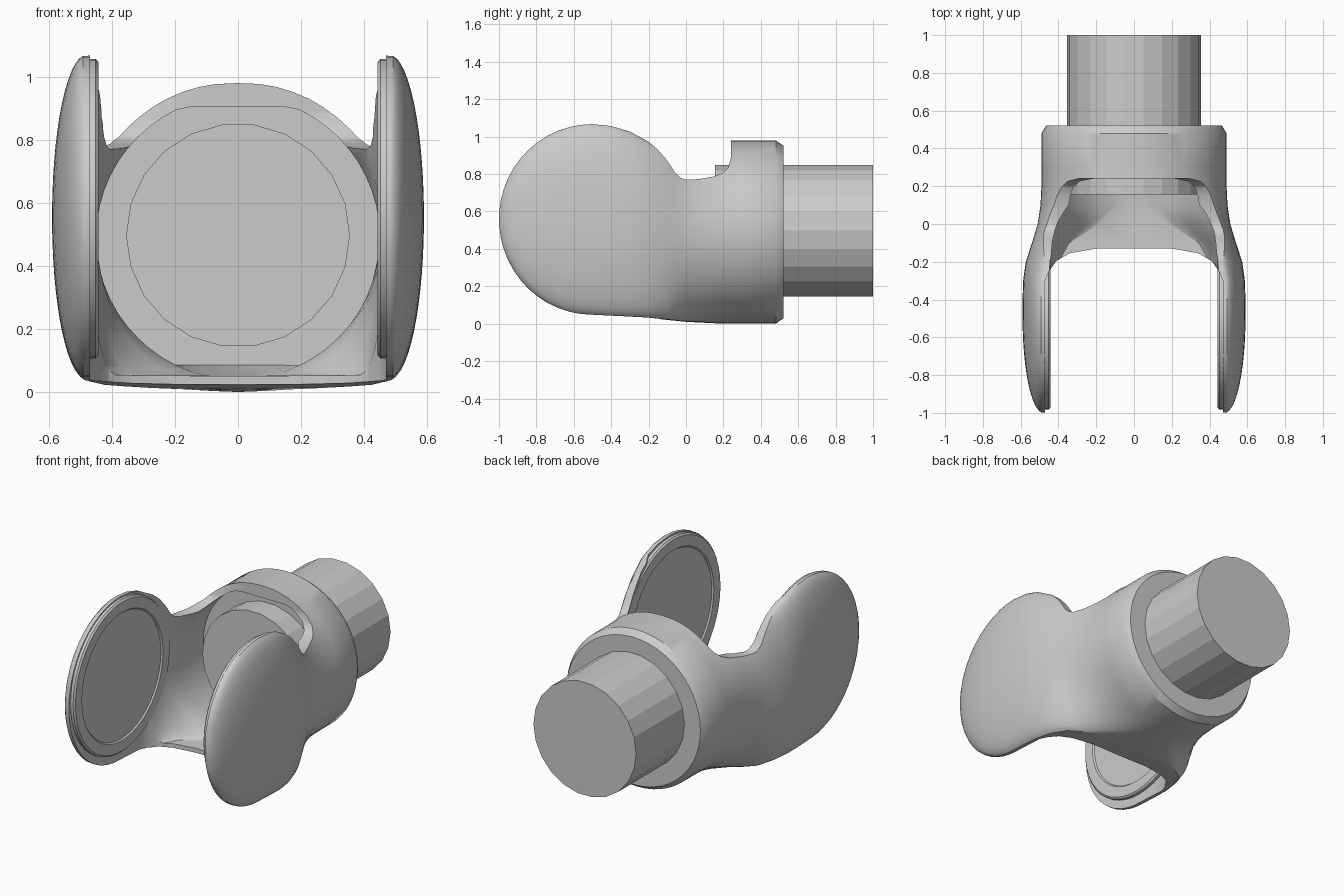
import bpy, bmesh
from math import sin, cos, pi, sqrt

if "Cube" in bpy.data.objects:
    bpy.data.objects.remove(bpy.data.objects["Cube"])


def loft(name, rings):
    """Closed skin through equal-length rings of points, capped at both ends."""
    bm = bmesh.new()
    vs = [[bm.verts.new(p) for p in ring] for ring in rings]
    n = len(vs[0])
    for r0, r1 in zip(vs, vs[1:]):
        for i in range(n):
            j = (i + 1) % n
            bm.faces.new((r0[i], r0[j], r1[j], r1[i]))
    bm.faces.new(vs[0])
    bm.faces.new(vs[-1])
    bmesh.ops.recalc_face_normals(bm, faces=bm.faces)
    me = bpy.data.meshes.new(name)
    bm.to_mesh(me)
    bm.free()
    ob = bpy.data.objects.new(name, me)
    bpy.context.collection.objects.link(ob)
    return ob


def section(y, a, b, zb, zt, n=56, lo=-9, hi=9):
    """Cross-section at y: half ellipses of width b on a flat of half-width a."""
    ring = []
    for i in range(n):
        t = 2 * pi * i / n
        c, s = cos(t), sin(t)
        x = b * c + (0 if abs(c) < 1e-6 else a if c > 0 else -a)
        z = (zb + zt) / 2 + (zt - zb) / 2 * s
        ring.append((x, y, min(max(z, lo), hi)))
    return ring


def smooth(ob, angle=0.6):
    bpy.ops.object.select_all(action='DESELECT')
    ob.select_set(True)
    bpy.context.view_layer.objects.active = ob
    bpy.ops.object.shade_smooth_by_angle(angle=angle)


def cut(ob, cutter):
    m = ob.modifiers.new("cut", 'BOOLEAN')
    m.operation, m.solver, m.object = 'DIFFERENCE', 'EXACT', cutter
    bpy.context.view_layer.objects.active = ob
    bpy.ops.object.modifier_apply(modifier=m.name)
    bpy.data.objects.remove(cutter, do_unlink=True)


# Outer body: domed fork ears blending into a round socket
rings = []
for i in range(13):
    y = -0.5 - 0.5 * cos(0.07 + (pi / 2 - 0.07) * i / 12)
    k = sqrt(1 - ((y + 0.5) / 0.5) ** 2)
    rings.append(section(y, 0.48, 0.11 * k, 0.56 - 0.515 * k, 0.56 + 0.51 * k))
for row in [(-0.4, 0.48, 0.11, 0.04, 1.06), (-0.3, 0.475, 0.112, 0.035, 1.03),
            (-0.2, 0.455, 0.118, 0.03, 0.975), (-0.1, 0.41, 0.13, 0.02, 0.945),
            (-0.05, 0.34, 0.185, 0.015, 0.955), (0, 0.25, 0.26, 0.01, 0.97),
            (0.1, 0.12, 0.375, 0.005, 0.98), (0.2, 0.03, 0.46, 0, 0.98),
            (0.3, 0, 0.49, 0, 0.98), (0.48, 0, 0.49, 0, 0.98),
            (0.522, 0, 0.465, 0.03, 0.95)]:
    rings.append(section(*row))
yoke = loft("yoke_body", rings)

# Gap between the ears, open above and below
half = [(0.47, -1.2), (0.47, -0.3), (0.45, -0.25), (0.41, -0.195),
        (0.34, -0.155), (0.2, -0.13)]
plan = half + [(-x, y) for x, y in reversed(half)]
cut(yoke, loft("gap_cutter", [[(x, y, z) for x, y in plan] for z in (-0.3, 1.4)]))

# Hollow inside the socket
cavity = [(0.3, 0, 0.45, 0.04, 0.94), (0.1, 0, 0.45, 0.04, 0.94),
          (0, 0.15, 0.3, 0.05, 1.0), (-0.1, 0.33, 0.125, 0.05, 1.1),
          (-0.2, 0.39, 0.075, 0.05, 1.15), (-0.32, 0.42, 0.048, 0.05, 1.2)]
cut(yoke, loft("cavity_cutter",
               [section(*r, lo=0.085 if r[0] > 0.2 else 0.04,
                        hi=0.905 if r[0] > 0.05 else 9) for r in cavity]))

# Saddle notch across the top
saddle = [(-0.3, 1.4), (-0.3, 1.035), (-0.2, 0.972), (-0.15, 0.93), (-0.1, 0.872),
          (-0.06, 0.81), (-0.03, 0.78), (0, 0.77), (0.07, 0.773), (0.15, 0.787),
          (0.195, 0.805), (0.225, 0.835), (0.24, 0.885), (0.24, 1.4)]
cut(yoke, loft("saddle_cutter", [[(x, y, z) for y, z in saddle] for x in (-0.9, 0.9)]))
smooth(yoke)

# Shaft pushed through the socket
shaft = loft("shaft", [[(0.355 * cos(2 * pi * i / 22), y, 0.497 + 0.355 * sin(2 * pi * i / 22))
                        for i in range(22)] for y in (0.155, 1.0)])

# Raised, recessed discs on the inner side of each ear
for side, label in ((-1, "left"), (1, "right")):
    profile = [(0.478, 0.475), (0.452, 0.475), (0.443, 0.465), (0.443, 0.4), (0.452, 0.392)]
    pad = loft("ear_pad_" + label,
               [[(side * x, -0.508 + r * cos(2 * pi * i / 48), 0.582 + r * sin(2 * pi * i / 48))
                 for i in range(48)] for x, r in profile])
    smooth(pad)
